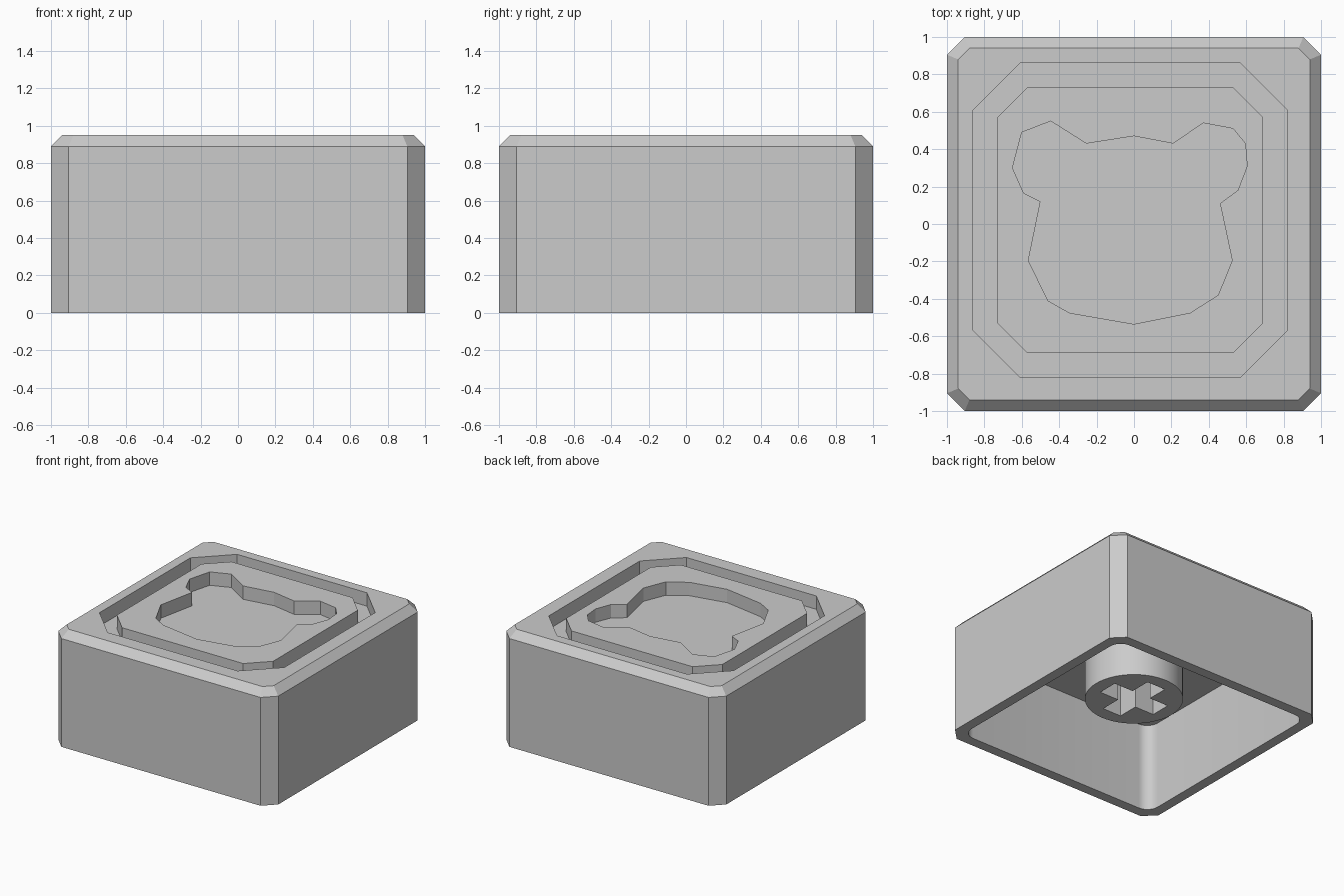
import bpy
import bmesh
import math

if "Cube" in bpy.data.objects:
    bpy.data.objects.remove(bpy.data.objects["Cube"], do_unlink=True)

grey = bpy.data.materials.new("plain_grey")
grey.use_nodes = True
colour = (0.6, 0.6, 0.6, 1)
grey.diffuse_color = colour
grey.node_tree.nodes["Principled BSDF"].inputs["Base Color"].default_value = colour


def octagon(half, corner, cx=0, cy=0):
    """Square outline with cut corners, counter-clockwise."""
    pts = []
    for i in range(4):
        c, s = math.cos(i * math.pi / 2), math.sin(i * math.pi / 2)
        for x, y in ((half, -corner), (half, corner)):
            pts.append((cx + x * c - y * s, cy + x * s + y * c))
    return pts


def rounded_square(half, radius, steps=8):
    pts = []
    for i in range(4):
        mid = math.pi / 4 + i * math.pi / 2
        cx = math.copysign(half - radius, math.cos(mid))
        cy = math.copysign(half - radius, math.sin(mid))
        for k in range(steps + 1):
            a = (i + k / steps) * math.pi / 2
            pts.append((cx + radius * math.cos(a), cy + radius * math.sin(a)))
    return pts


def loft(name, sections):
    """Closed solid through a list of (outline, height) sections."""
    bm = bmesh.new()
    rings = [[bm.verts.new((x, y, z)) for x, y in pts] for pts, z in sections]
    n = len(rings[0])
    for low, high in zip(rings, rings[1:]):
        for i in range(n):
            j = (i + 1) % n
            bm.faces.new((low[i], low[j], high[j], high[i]))
    bm.faces.new(rings[0][::-1])
    bm.faces.new(rings[-1])
    bmesh.ops.recalc_face_normals(bm, faces=bm.faces)
    mesh = bpy.data.meshes.new(name)
    bm.to_mesh(mesh)
    bm.free()
    mesh.materials.append(grey)
    obj = bpy.data.objects.new(name, mesh)
    bpy.context.collection.objects.link(obj)
    return obj


def cut(target, cutter):
    """Subtract the cutter from the target and discard it."""
    cutter.hide_render = True
    mod = target.modifiers.new("cut", "BOOLEAN")
    mod.operation = "DIFFERENCE"
    mod.solver = "EXACT"
    mod.object = cutter
    bpy.context.view_layer.objects.active = target
    bpy.ops.object.modifier_apply(modifier=mod.name)
    bpy.data.objects.remove(cutter, do_unlink=True)


TOP, FLOOR, CEILING = 0.95, 0.84, 0.73

# Chamfered shell, hollow below, with a shallow pocket in the top
shell = loft("keycap_shell", [(octagon(1, 0.905), 0), (octagon(1, 0.905), 0.89),
                              (octagon(0.94, 0.88), TOP)])
cut(shell, loft("cavity_cutter", [(rounded_square(0.915, 0.1), -0.1),
                                  (rounded_square(0.915, 0.1), CEILING)]))
pocket = octagon(0.84, 0.59, -0.02, 0.02)
cut(shell, loft("pocket_cutter", [(pocket, FLOOR), (pocket, 1.1)]))

# Raised island in the pocket, pierced by an eared head outline
island_outline = octagon(0.71, 0.55, -0.02, 0.02)
island = loft("raised_island", [(island_outline, FLOOR - 0.02), (island_outline, TOP)])
head = [(-0.6, 0.49), (-0.65, 0.3), (-0.59, 0.165), (-0.5, 0.12), (-0.565, -0.195),
        (-0.46, -0.41), (-0.345, -0.475), (0, -0.535), (0.3, -0.475), (0.45, -0.38),
        (0.525, -0.195), (0.46, 0.11), (0.555, 0.18), (0.605, 0.31), (0.595, 0.43),
        (0.53, 0.51), (0.37, 0.54), (0.21, 0.43), (0, 0.47), (-0.255, 0.43),
        (-0.445, 0.55)]
cut(island, loft("head_cutter", [(head, 0.7), (head, 1.1)]))

# Round stem with a cross-shaped socket
circle = [(0.37 * math.cos(a), 0.37 * math.sin(a))
          for a in (i * math.tau / 64 for i in range(64))]
stem = loft("stem", [(circle, 0.24), (circle, CEILING + 0.02)])
arm, w = 0.26, 0.085
cross = []
for i in range(4):
    c, s = math.cos(i * math.pi / 2), math.sin(i * math.pi / 2)
    for x, y in ((arm, -w), (arm, w), (w, w)):
        cross.append((x * c - y * s, x * s + y * c))
cut(stem, loft("cross_cutter", [(cross, 0.1), (cross, 0.68)]))

# Smooth the round walls, keep the edges crisp
for obj in (shell, island, stem):
    bpy.ops.object.select_all(action="DESELECT")
    obj.select_set(True)
    bpy.context.view_layer.objects.active = obj
    bpy.ops.object.shade_smooth_by_angle(angle=math.radians(15))
